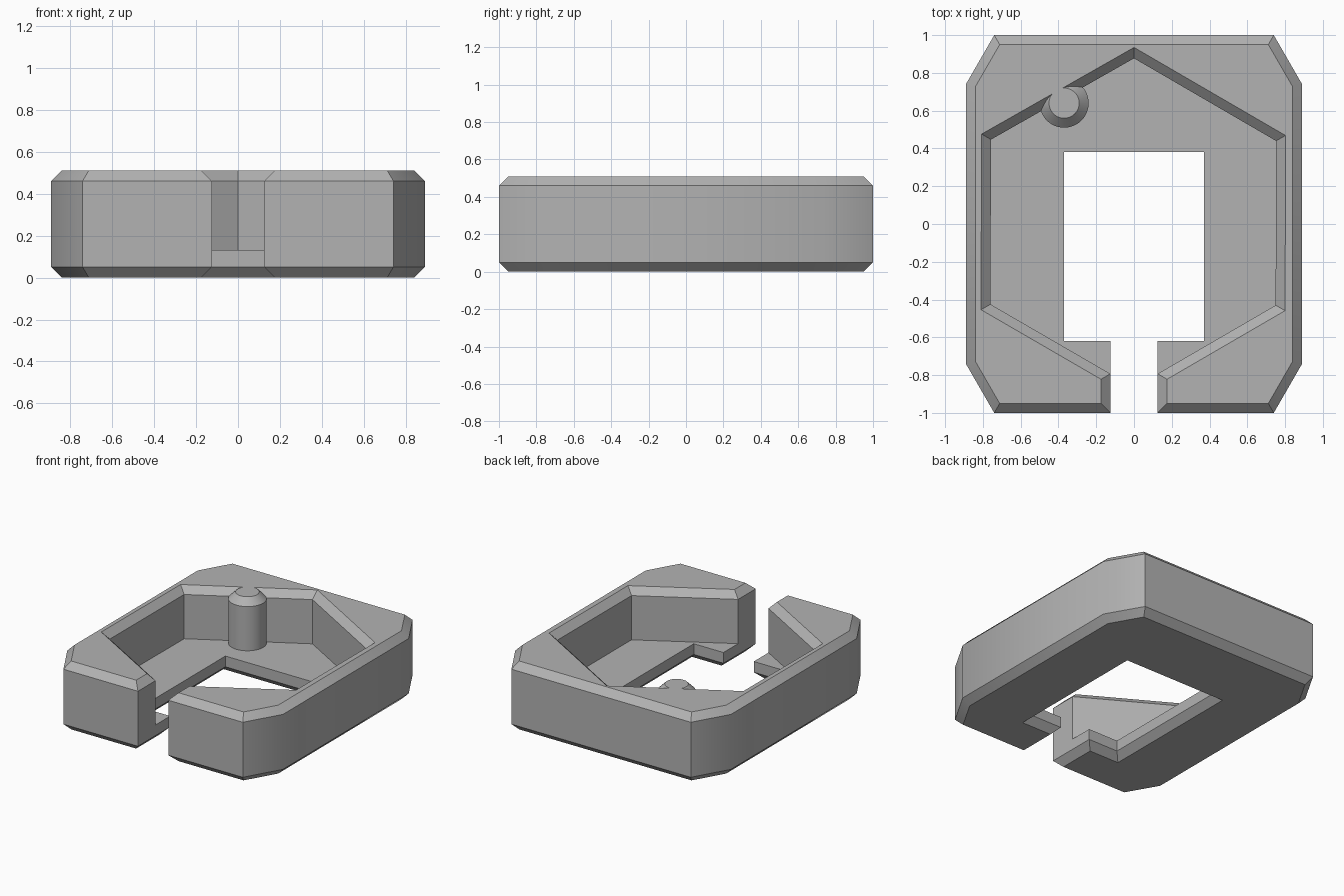
import bpy, bmesh, math
from mathutils import Vector

cube = bpy.data.objects.get("Cube")
if cube:
    bpy.data.objects.remove(cube, do_unlink=True)

HEIGHT, FLOOR, BEVEL, GAP = 0.51, 0.13, 0.05, 0.125

grey = bpy.data.materials.new("plain grey")
grey.use_nodes = True
colour = (0.45, 0.45, 0.45, 1)
grey.diffuse_color = colour
grey.node_tree.nodes["Principled BSDF"].inputs["Base Color"].default_value = colour


def offset(points, d):
    """Grow a counter-clockwise outline by d with mitred corners."""
    pts = [Vector(p) for p in points]
    out = []
    for i, p in enumerate(pts):
        a = (p - pts[i - 1]).normalized()
        b = (pts[(i + 1) % len(pts)] - p).normalized()
        na, nb = Vector((a.y, -a.x)), Vector((b.y, -b.x))
        out.append(p + (na + nb) * (d / (1 + na.dot(nb))))
    return out


def loft(name, points, layers):
    """Closed solid from one outline repeated at (height, offset) layers."""
    bm = bmesh.new()
    rings = [[bm.verts.new((p.x, p.y, z)) for p in offset(points, d)] for z, d in layers]
    n = len(points)
    for low, high in zip(rings, rings[1:]):
        for i in range(n):
            j = (i + 1) % n
            bm.faces.new((low[i], low[j], high[j], high[i]))
    bm.faces.new(rings[0][::-1])
    bm.faces.new(rings[-1])
    mesh = bpy.data.meshes.new(name)
    bm.to_mesh(mesh)
    bm.free()
    mesh.materials.append(grey)
    obj = bpy.data.objects.new(name, mesh)
    bpy.context.collection.objects.link(obj)
    return obj


def combine(target, tool, operation):
    mod = target.modifiers.new(tool.name, "BOOLEAN")
    mod.operation, mod.object, mod.solver = operation, tool, "EXACT"
    bpy.context.view_layer.objects.active = target
    bpy.ops.object.modifier_apply(modifier=mod.name)
    bpy.data.objects.remove(tool, do_unlink=True)


# Outer block with clipped corners and bevelled rims
quarter = [(0.89, 0.74), (0.74, 1)]
left = [(x, -y) for x, y in quarter[::-1]] + quarter
outline = left + [(-x, y) for x, y in left[::-1]]
tray = loft("tray", outline, [(0, -BEVEL), (BEVEL, 0), (HEIGHT - BEVEL, 0), (HEIGHT, -BEVEL)])

# Hexagonal pocket joined to the front slot, flared at the top rim
pocket = [(GAP, -1.3), (GAP, -0.793), (0.75, -0.43), (0.752, 0.44), (0, 0.877),
          (-0.757, 0.447), (-0.76, -0.425), (-GAP, -0.793), (-GAP, -1.3)]
cutter = loft("pocket_cutter", pocket, [(FLOOR, 0), (HEIGHT - BEVEL, 0), (HEIGHT + BEVEL, 2 * BEVEL)])
combine(tray, cutter, "DIFFERENCE")

# Floor window and slot, flared at the underside
window = [(GAP, -1.3), (GAP, -0.62), (0.37, -0.62), (0.37, 0.38),
          (-0.37, 0.38), (-0.37, -0.62), (-GAP, -0.62), (-GAP, -1.3)]
cutter = loft("window_cutter", window, [(-BEVEL, 2 * BEVEL), (BEVEL, 0), (0.3, 0)])
combine(tray, cutter, "DIFFERENCE")

# Round peg against the back wall
SIDES = 48
circle = [(-0.37 + 0.13 * math.cos(math.tau * i / SIDES),
           0.64 + 0.13 * math.sin(math.tau * i / SIDES)) for i in range(SIDES)]
peg = loft("peg", circle, [(0.08, 0), (HEIGHT - BEVEL, 0), (HEIGHT, -BEVEL)])
combine(tray, peg, "UNION")

# Soften only the shallow corners and the peg
bpy.ops.object.select_all(action="DESELECT")
tray.select_set(True)
bpy.context.view_layer.objects.active = tray
bpy.ops.object.shade_smooth_by_angle(angle=math.radians(30.5))
